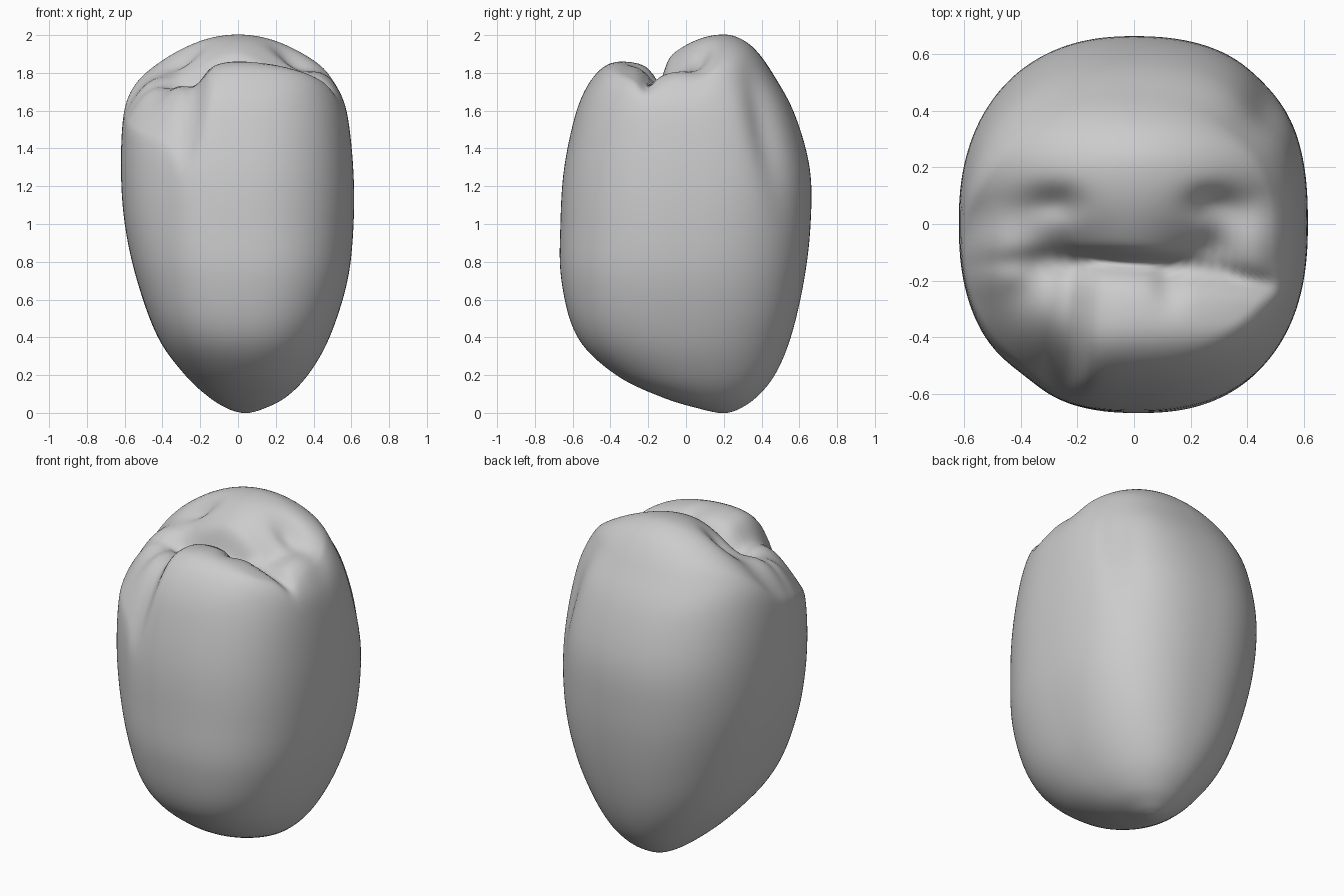
import bpy
import math

cube = bpy.data.objects.get("Cube")
if cube:
    bpy.data.objects.remove(cube, do_unlink=True)

SEGMENTS = 180
STEPS = 7        # rings between two profile stations
LID_RINGS = 26

# Crown stations: z, right, left, front, back extents
PROFILE = [
    (0.0, 0.02, 0.06, 0.17, 0.22), (0.02, -0.05, 0.13, 0.08, 0.28),
    (0.08, -0.15, 0.25, -0.12, 0.37), (0.2, -0.28, 0.37, -0.37, 0.47),
    (0.4, -0.425, 0.485, -0.575, 0.555), (0.7, -0.535, 0.58, -0.66, 0.625),
    (1.0, -0.6, 0.612, -0.665, 0.66), (1.3, -0.62, 0.61, -0.645, 0.655),
    (1.6, -0.605, 0.575, -0.58, 0.57), (1.8, -0.555, 0.505, -0.5, 0.465),
    (1.93, -0.48, 0.44, -0.4, 0.39), (2.15, -0.25, 0.25, -0.15, 0.25),
]


def spline(a, b, c, d, t):
    """Catmull-Rom blend of four stations."""
    return [q + 0.5 * t * (r - p + t * (2*p - 5*q + 4*r - s + t * (3*(q - r) + s - p)))
            for p, q, r, s in zip(a, b, c, d)]


def bump(u, width):
    return math.exp(-(u / width) ** 2)


def smooth_min(a, b, k):
    h = max(k - abs(a - b), 0) / k
    return min(a, b) - h * h * k / 4


def smooth_max(a, b, k):
    return -smooth_min(-a, -b, k)


def chewing_surface(x, y):
    """Height of the two cusps, the side rims, the fissure and the pits."""
    # Tall back cusp with a ridge bulging towards the middle
    d = y - 0.2
    inner = 1.4 + 1.2 * (1 - bump(x, 0.25))
    back = 2.003 - 0.85 * x * x - (2.7 if d > 0 else inner) * d * d
    # Low front cusp, set back beyond the notch on its right
    d = y + 0.35 - 0.1 * min(max(-x - 0.15, 0) / 0.15, 1)
    front = 1.862 - (0.5 if x > 0 else 1.2) * x * x - (4 if d < 0 else 1.1) * d * d
    front -= 0.07 * bump(x + 0.23, 0.06)
    front -= 0.04 * bump(x - 0.12, 0.05) * bump(y + 0.2, 0.07)
    z = smooth_max(back, front, 0.02)
    # Rims closing both sides
    rim = (1.81 if x > 0 else 1.78) - 5 * (abs(x) - 0.4) ** 2 - 2 * (y + 0.02) ** 2
    z = smooth_max(z, rim, 0.06)
    # Fissure and pits
    fissure = -0.14 - 0.08 * x - 0.15 * x * x
    z -= 0.09 * bump(y - fissure, 0.035) * bump(x, 0.45 if x > 0 else 0.36)
    for side in (-1, 1):
        z -= 0.06 * bump(x - side * 0.29, 0.09) * bump(y - 0.07, 0.06)
    return z


def crown_point(station, angle, scale=1.0):
    z, x0, x1, y0, y1 = station
    c, s = math.cos(angle), math.sin(angle)
    # Squarer front and left back corner, rounder right back corner
    fullness = 0.35 if s < 0 else 0.25 + 0.2 * max(c, 0) ** 0.5
    power = 2 / (2.05 + fullness * min(max(2 * z, 0), 1))
    x = (x0 + x1) / 2 + scale * (x1 - x0) / 2 * math.copysign(abs(c) ** power, c)
    y = (y0 + y1) / 2 + scale * (y1 - y0) / 2 * math.copysign(abs(s) ** power, s)
    # Shallow hollows running down the walls
    if scale == 1.0:
        hollow = 0.42 - 0.2 * (z - 1.5)
        dent = 0.06 * bump(z - 1.55, 0.35) * bump(y - hollow, 0.08) * (x > 0)
        dent += 0.02 * bump(z - 1.6, 0.25) * bump(x + 0.25, 0.08) * (y < 0)
        dent += 0.025 * bump(z - 1.2, 0.6) * bump(x + 0.4, 0.1) * (y < 0)
        x, y = x * (1 - dent), y * (1 - dent)
    return (x, y, smooth_min(z, chewing_surface(x, y), 0.07) if z > 1 else max(z, 0))


# Stack of rings from the tip up, then inward across the top
stations = []
for i in range(len(PROFILE) - 1):
    quad = [PROFILE[min(max(i + k, 0), len(PROFILE) - 1)] for k in (-1, 0, 1, 2)]
    stations += [(spline(*quad, j / STEPS), 1.0) for j in range(STEPS)]
stations += [(PROFILE[-1], 1 - j / LID_RINGS) for j in range(LID_RINGS)]

verts = [crown_point(st, 2 * math.pi * k / SEGMENTS, sc)
         for st, sc in stations for k in range(SEGMENTS)]
faces = [tuple(range(SEGMENTS))[::-1]]
for r in range(len(stations) - 1):
    a, b = r * SEGMENTS, (r + 1) * SEGMENTS
    for k in range(SEGMENTS):
        n = (k + 1) % SEGMENTS
        faces.append((a + k, a + n, b + n, b + k))
last = (len(stations) - 1) * SEGMENTS
verts.append(crown_point(PROFILE[-1], 0, 0.0))
faces += [(last + k, last + (k + 1) % SEGMENTS, len(verts) - 1) for k in range(SEGMENTS)]

mesh = bpy.data.meshes.new("tooth_crown")
mesh.from_pydata(verts, [], faces)
mesh.update()
crown = bpy.data.objects.new("tooth_crown", mesh)
bpy.context.collection.objects.link(crown)

# Single enamel colour
enamel = bpy.data.materials.new("enamel_grey")
enamel.use_nodes = True
colour = (0.6, 0.6, 0.6, 1)
enamel.diffuse_color = colour
enamel.node_tree.nodes["Principled BSDF"].inputs["Base Color"].default_value = colour
mesh.materials.append(enamel)

# Soften and shade smooth
soften = crown.modifiers.new("soften", "SMOOTH")
soften.factor = 0.5
soften.iterations = 4
bpy.ops.object.select_all(action="DESELECT")
crown.select_set(True)
bpy.context.view_layer.objects.active = crown
bpy.ops.object.shade_smooth()
